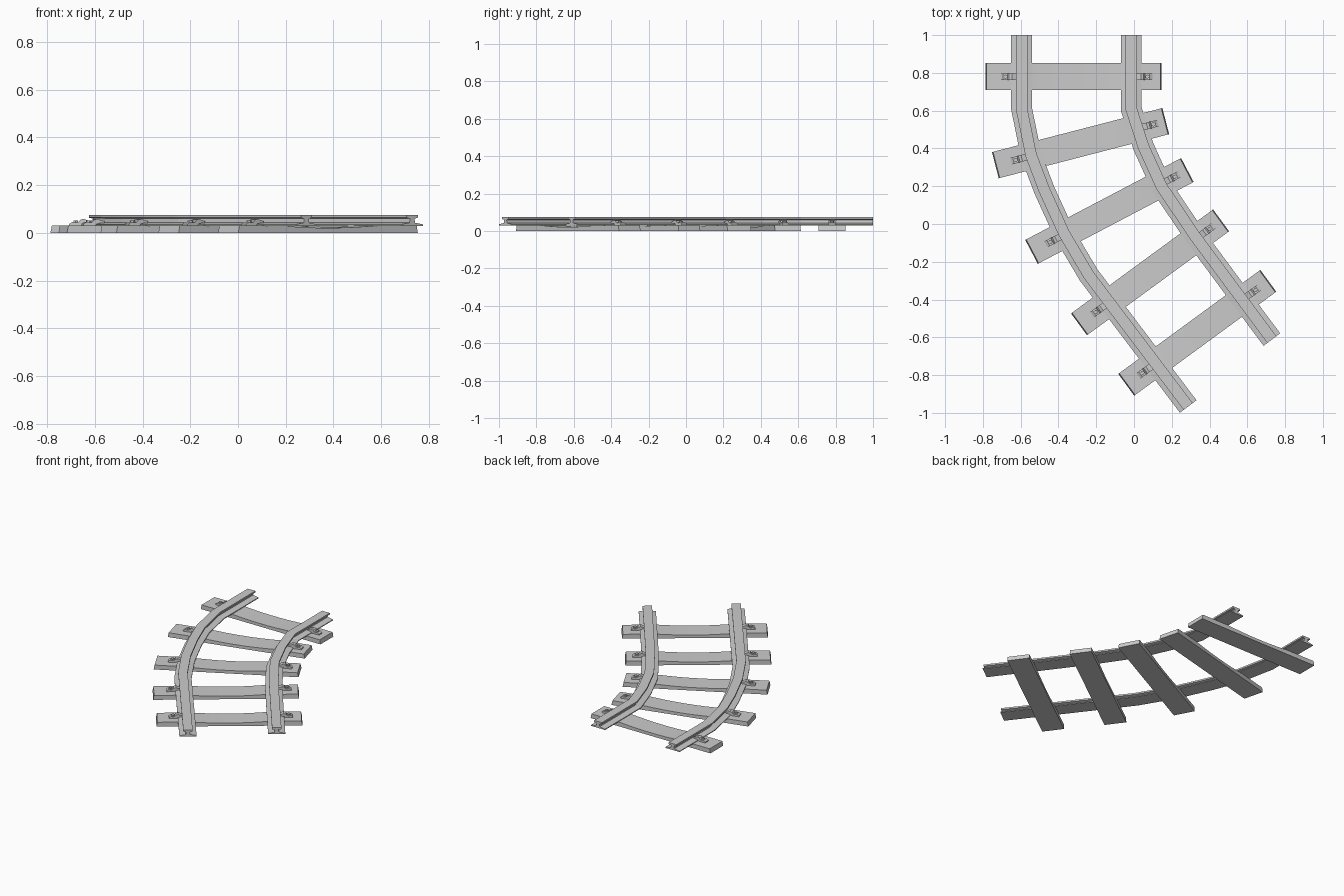
import bpy, bmesh, math
from mathutils import Vector, Matrix

if "Cube" in bpy.data.objects:
    bpy.data.objects.remove(bpy.data.objects["Cube"])

LEFT = [(-.595, 1), (-.595, .61), (-.545, .365), (-.475, .18), (-.37, -.05),
        (-.24, -.27), (-.10, -.455), (.287, -.966)]
RIGHT = [(-.015, 1), (-.015, .61), (.05, .41), (.145, .2), (.32, -.06),
         (.52, -.33), (.73, -.612)]
# sleepers: centre x, centre y, angle
TIES = [(-.32, .78, 0), (-.283, .428, 14.5), (-.13, .069, 27.7),
        (.085, -.256, 36.2), (.335, -.576, 36.2)]


def finish(bm, name, matrix=None):
    bmesh.ops.recalc_face_normals(bm, faces=bm.faces[:])
    me = bpy.data.meshes.new(name)
    bm.to_mesh(me)
    bm.free()
    ob = bpy.data.objects.new(name, me)
    if matrix:
        ob.matrix_world = matrix
    bpy.context.collection.objects.link(ob)
    return ob


def loft(bm, rings):
    rows = [[bm.verts.new(p) for p in r] for r in rings]
    n = len(rows[0])
    for a, b in zip(rows, rows[1:]):
        for i in range(n):
            j = (i + 1) % n
            bm.faces.new((a[i], a[j], b[j], b[i]))
    bm.faces.new(rows[0])
    bm.faces.new(rows[-1])


def slab(bm, profile, width):
    loft(bm, [[(x, s * width / 2, z) for x, z in profile] for s in (-1, 1)])


# rails: I-shaped profile swept along a mitred path
half = [(.055, .03), (.055, .036), (.014, .043), (.012, .06), (.03, .064), (.03, .075)]
profile = half + [(-u, z) for u, z in reversed(half)]


def rail(name, path):
    pts = [Vector(p) for p in path]
    rings = []
    for i, p in enumerate(pts):
        d0 = (p - pts[i - 1]).normalized() if i else (pts[1] - p).normalized()
        d1 = (pts[i + 1] - p).normalized() if i < len(pts) - 1 else d0
        t = (d0 + d1).normalized()
        n = Vector((-t.y, t.x)) / t.dot(d0)
        rings.append([(p.x + n.x * u, p.y + n.y * u, z) for u, z in profile])
    bm = bmesh.new()
    loft(bm, rings)
    finish(bm, name)


rail("outer_rail", LEFT)
rail("inner_rail", RIGHT)


def crossing(path, inv):
    # distance along the sleeper where a rail crosses its centre line
    loc = [inv @ Vector((x, y, 0)) for x, y in path]
    for a, b in zip(loc, loc[1:]):
        if a.y >= 0 >= b.y:
            return a.lerp(b, a.y / (a.y - b.y)).x


# sleeper side outline: sloped ends, top dipping gently between the rails
top = [(.46, .031), (.25, .031)]
top += [(u, .021 + .01 * (u / .25) ** 2) for u in (.19, .12, .05, -.05, -.12, -.19)]
top += [(-.25, .031), (-.46, .031)]
tie_outline = [(-.466, 0), (.466, 0)] + top

# spring clip outline, outward from the rail web
clip_outline = [(.022, .042), (.04, .041), (.055, .038), (.06, .03), (.112, .03), (.112, .038),
                (.098, .046), (.085, .043), (.074, .045), (.066, .055), (.052, .059),
                (.038, .054), (.022, .049)]

for k, (x, y, ang) in enumerate(TIES, 1):
    m = Matrix.Translation((x, y, 0)) @ Matrix.Rotation(math.radians(ang), 4, 'Z')
    bm = bmesh.new()
    slab(bm, tie_outline, .143)
    finish(bm, f"sleeper_{k}", m)
    for side, path in ((-1, LEFT), (1, RIGHT)):
        u = crossing(path, m.inverted())
        place = m @ Matrix.Translation((u, 0, 0))
        bm = bmesh.new()
        slab(bm, [(side * a, z) for a, z in clip_outline], .036)
        # fixing bolt
        bmesh.ops.create_cone(bm, cap_ends=True, segments=6, radius1=.011, radius2=.011,
                              depth=.014, matrix=Matrix.Translation((side * .085, 0, .046)))
        finish(bm, f"rail_clip_{k}_{'outer' if side < 0 else 'inner'}", place)
